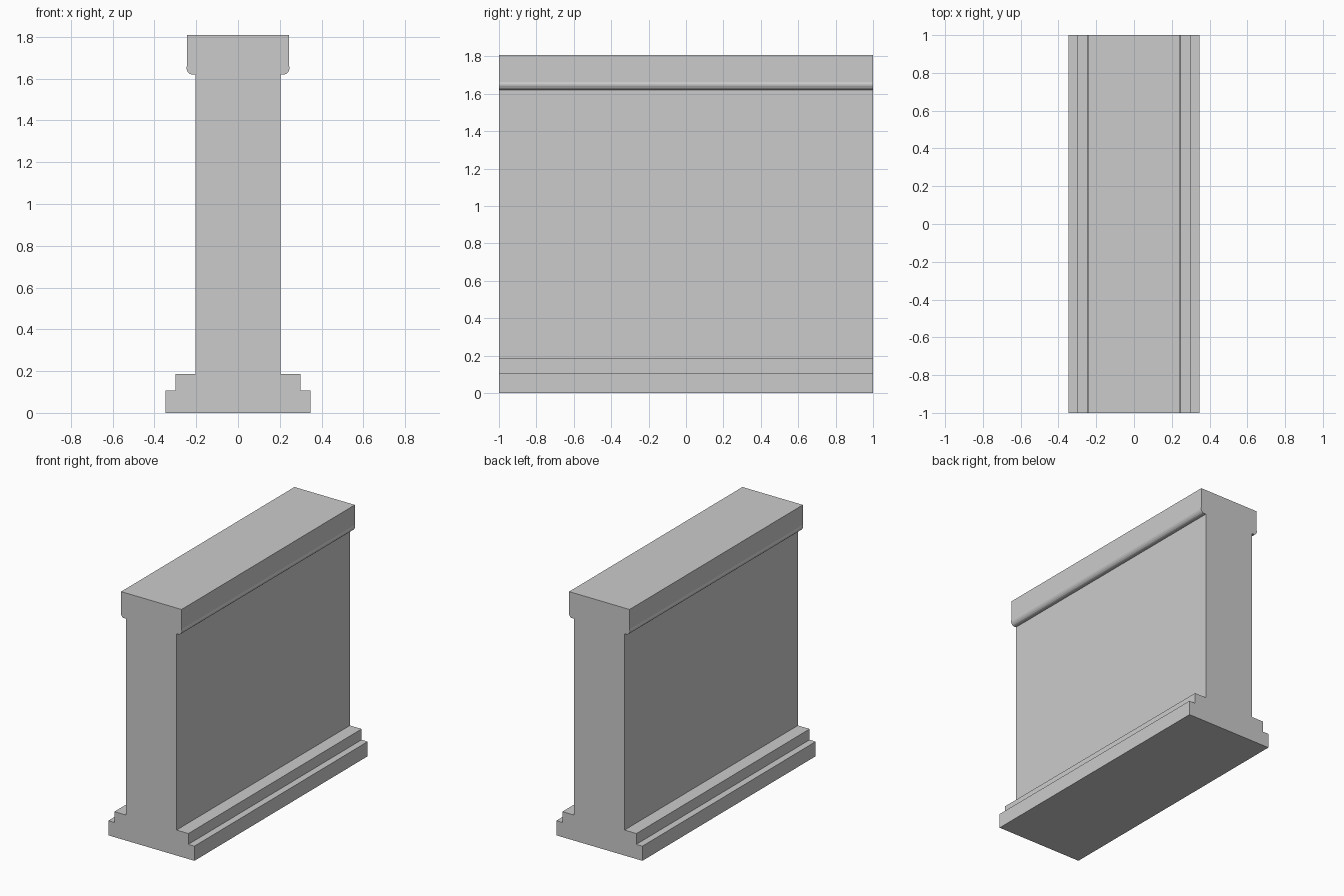
import bpy, bmesh

if "Cube" in bpy.data.objects:
    bpy.data.objects.remove(bpy.data.objects["Cube"])

# Right half of the wall cross-section (x, z), from the ground up
half_profile = [
    (0.348, 0.0), (0.348, 0.107),        # plinth
    (0.299, 0.107), (0.299, 0.186),      # upper step
    (0.204, 0.186), (0.204, 1.62),       # wall face
    (0.224, 1.62), (0.232, 1.623),       # rounded lip under the coping
    (0.240, 1.631), (0.245, 1.641),
    (0.247, 1.650), (0.244, 1.662),
    (0.244, 1.808),                      # coping
]
profile = half_profile + [(-x, z) for x, z in reversed(half_profile)]


def extrude_profile(name, points, y0, y1):
    bm = bmesh.new()
    face = bm.faces.new([bm.verts.new((x, y0, z)) for x, z in points])
    geom = bmesh.ops.extrude_face_region(bm, geom=[face])["geom"]
    verts = [g for g in geom if isinstance(g, bmesh.types.BMVert)]
    bmesh.ops.translate(bm, verts=verts, vec=(0, y1 - y0, 0))
    bmesh.ops.recalc_face_normals(bm, faces=bm.faces)
    mesh = bpy.data.meshes.new(name)
    bm.to_mesh(mesh)
    bm.free()
    obj = bpy.data.objects.new(name, mesh)
    bpy.context.collection.objects.link(obj)
    return obj


# Straight wall section with stepped base and coping
extrude_profile("wall_section", profile, -1, 1)
